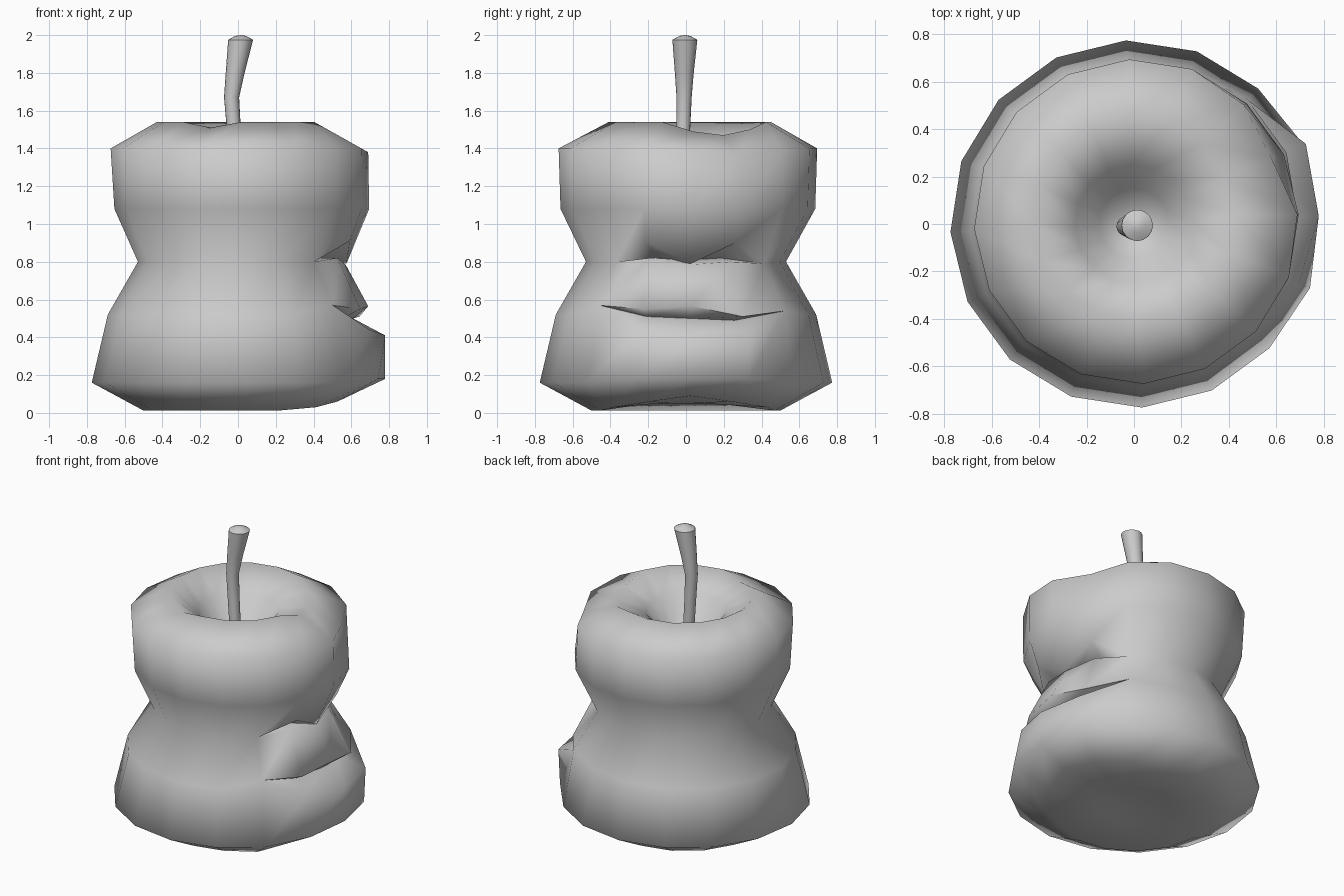
import bpy, bmesh
from math import cos, sin, radians

if "Cube" in bpy.data.objects:
    bpy.data.objects.remove(bpy.data.objects["Cube"])

SIDES = 16
START = 2.5  # angle of the first corner, middle of the bite side (+x)


def loft(name, rings, angle):
    """Skin a list of point rings, capping both ends; repeated points are welded."""
    bm = bmesh.new()
    rows = [[bm.verts.new(p) for p in ring] for ring in rings]
    n = len(rows[0])
    for a, b in zip(rows, rows[1:]):
        for i in range(n):
            j = (i + 1) % n
            bm.faces.new((a[i], a[j], b[j], b[i]))
    bm.faces.new(rows[0][::-1])
    bm.faces.new(rows[-1])
    bmesh.ops.remove_doubles(bm, verts=bm.verts, dist=0.0005)
    bmesh.ops.recalc_face_normals(bm, faces=bm.faces)
    mesh = bpy.data.meshes.new(name)
    bm.to_mesh(mesh)
    bm.free()
    obj = bpy.data.objects.new(name, mesh)
    bpy.context.collection.objects.link(obj)
    bpy.ops.object.select_all(action='DESELECT')
    obj.select_set(True)
    bpy.context.view_layer.objects.active = obj
    bpy.ops.object.shade_smooth_by_angle(angle=radians(angle))
    return obj


def ring(r, z, cx=0.0, cy=0.0, n=SIDES, start=START, changes=None):
    """Circle of points; changes maps a corner number to its own (radius, height)."""
    changes = {k % n: v for k, v in (changes or {}).items()}
    pts = []
    for k in range(n):
        rr, zz = changes.get(k, (r, z))
        a = radians(start + 360 * k / n)
        pts.append((cx + rr * cos(a), cy + rr * sin(a), zz))
    return pts


waist_ends = {-2: (0.545, 0.80), 2: (0.56, 0.79)}
mouth_ends = {-2: (0.68, 0.57), 2: (0.71, 0.54)}

# Apple body, bottom to top, with the bite pockets as extra rings
apple = [
    ring(0.03, 0.06),
    ring(0.22, 0.05),
    ring(0.50, 0.012, changes={-2: (0.56, 0.03), -1: (0.56, 0.06),
                               0: (0.57, 0.09), 1: (0.57, 0.06), 2: (0.58, 0.03)}),
    ring(0.775, 0.16, changes={-1: (0.79, 0.18), 0: (0.78, 0.18), 1: (0.79, 0.18)}),
    # lower bite: protruding lip, pocket, upper edge
    ring(0.69, 0.52, changes={**mouth_ends, -1: (0.74, 0.44), 0: (0.78, 0.41), 1: (0.80, 0.41)}),
    ring(0.69, 0.52, changes={**mouth_ends, -1: (0.61, 0.51), 0: (0.61, 0.50), 1: (0.61, 0.49)}),
    ring(0.69, 0.52, changes={**mouth_ends, -1: (0.69, 0.55), 0: (0.69, 0.565), 1: (0.71, 0.51)}),
    # upper bite: waist edge, pocket, toothed edge
    ring(0.53, 0.80, changes={**waist_ends, -1: (0.56, 0.82), 0: (0.57, 0.785), 1: (0.57, 0.80)}),
    ring(0.53, 0.80, changes={**waist_ends, -1: (0.44, 0.82), 0: (0.48, 0.81), 1: (0.44, 0.82)}),
    ring(0.53, 0.80, changes={**waist_ends, -1: (0.63, 0.91), 0: (0.575, 0.79), 1: (0.62, 0.90)}),
    ring(0.675, 1.08, 0.02, 0.01),
    ring(0.685, 1.40, 0.01, 0.01, changes={0: (0.68, 1.38), 1: (0.63, 1.36), 2: (0.67, 1.39)}),
    ring(0.43, 1.54, 0, 0.02, changes={0: (0.43, 1.49), 1: (0.42, 1.47), 2: (0.43, 1.50),
                                      -5: (0.42, 1.51)}),
    # stem hollow
    ring(0.25, 1.42),
    ring(0.15, 1.27),
    ring(0.03, 1.20),
]
loft("apple_body", apple, 85)

# Stem, bent and flared, with a slightly domed end
stem = [ring(r, z, x, y, 16, 0) for r, z, x, y in (
    (0.035, 1.18, -0.005, -0.012),
    (0.037, 1.50, -0.022, -0.015),
    (0.040, 1.67, -0.034, -0.010),
    (0.050, 1.80, -0.015, -0.009),
    (0.066, 1.975, 0.014, -0.006),
    (0.030, 1.995, 0.014, -0.006),
    (0.005, 2.0, 0.014, -0.006),
)]
loft("stem", stem, 40)
